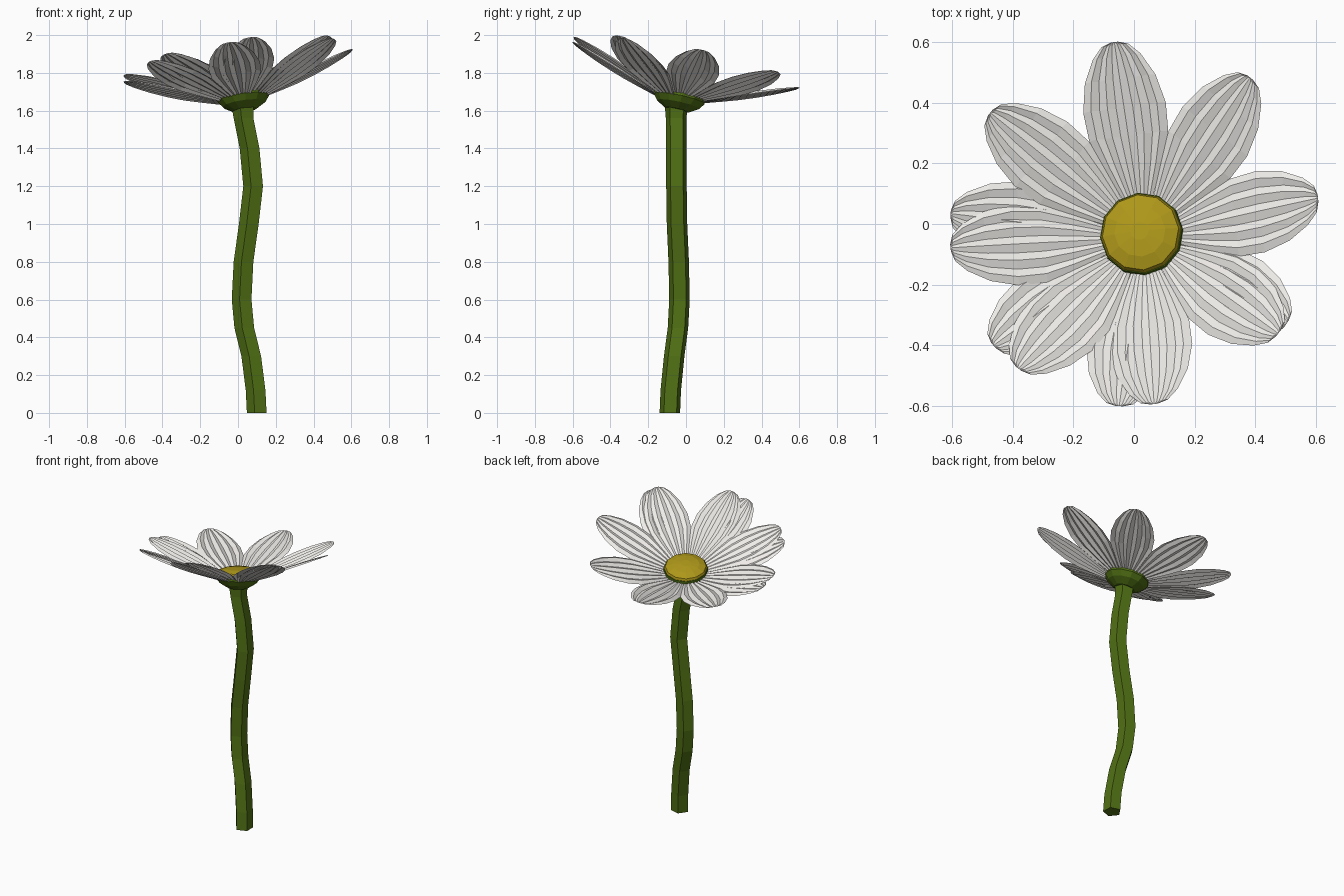
import bpy
import math
from mathutils import Vector, Matrix

if "Cube" in bpy.data.objects:
    bpy.data.objects.remove(bpy.data.objects["Cube"])


def material(name, rgb):
    m = bpy.data.materials.new(name)
    m.diffuse_color = (*rgb, 1)
    m.use_nodes = True
    m.node_tree.nodes["Principled BSDF"].inputs["Base Color"].default_value = m.diffuse_color
    return m


green = material("green", (0.08, 0.16, 0.007))
yellow = material("yellow", (0.42, 0.31, 0.01))
white = material("white", (0.88, 0.86, 0.83))

# Flower head frame: tilted towards back left
up = Vector((-0.14, 0.21, 1)).normalized()
HEAD = Matrix.Translation((0.025, -0.033, 1.682)) @ \
    Vector((0, 0, 1)).rotation_difference(up).to_matrix().to_4x4()


def make(name, verts, faces, mat, matrix=None):
    me = bpy.data.meshes.new(name)
    me.from_pydata([tuple(matrix @ Vector(v)) if matrix else tuple(v) for v in verts], [], faces)
    me.materials.append(mat)
    me.update()
    ob = bpy.data.objects.new(name, me)
    bpy.context.collection.objects.link(ob)
    return ob


def rings(name, sections, sides, mat, start=0.0, matrix=None):
    """Stack of polygon rings (x, y, z, radius), capped at both ends."""
    verts, faces = [], []
    for x, y, z, r in sections:
        for i in range(sides):
            a = start + 2 * math.pi * i / sides
            verts.append((x + r * math.cos(a), y + r * math.sin(a), z))
    for k in range(len(sections) - 1):
        for i in range(sides):
            j = (i + 1) % sides
            faces.append((k * sides + i, k * sides + j, (k + 1) * sides + j, (k + 1) * sides + i))
    n = (len(sections) - 1) * sides
    faces.append(tuple(reversed(range(sides))))
    faces.append(tuple(range(n, n + sides)))
    return make(name, verts, faces, mat, matrix)


# Wavy five-sided stem
R = 0.057
rings("stem", [(0.104, -0.085, 0, R), (0.098, -0.08, 0.12, R), (0.075, -0.062, 0.3, R),
               (0.038, -0.042, 0.45, R), (0.024, -0.034, 0.6, R), (0.034, -0.038, 0.8, R),
               (0.062, -0.047, 1.0, R), (0.085, -0.05, 1.2, R), (0.066, -0.05, 1.4, R),
               (0.034, -0.052, 1.56, R), (0.03, -0.05, 1.63, 0.065)],
      5, green, math.radians(-106))

# Green cup under the flower
rings("flower_cup", [(0, 0, -0.08, 0.065), (0, 0, -0.05, 0.115), (0, 0, -0.018, 0.139),
                     (0, 0, 0.012, 0.137)], 12, green, 0.1, HEAD)

# Yellow domed centre
rings("flower_centre", [(0, 0, 0.008, 0.136), (0, 0, 0.026, 0.127), (0, 0, 0.042, 0.085),
                        (0, 0, 0.05, 0.03)], 12, yellow, 0.1, HEAD)

# Pleated petals: outline as (distance from centre, half width)
OUTLINE = [(0.09, 0.035), (0.23, 0.098), (0.32, 0.132), (0.41, 0.138),
           (0.5, 0.118), (0.57, 0.08), (0.605, 0.045), (0.615, 0.012)]
COLS = 10


def petal(name, angle, drop=0.0):
    verts, faces = [], []
    for r, w in OUTLINE:
        for c in range(COLS + 1):
            t = 2 * c / COLS - 1
            pleat = (0.05 if c % 2 else -0.05) * w
            h = -0.022 + 0.38 * (r - 0.09) + pleat - drop
            verts.append((r, t * w, h))
    n = COLS + 1
    for k in range(len(OUTLINE) - 1):
        for c in range(COLS):
            a = k * n + c
            faces.append((a, a + n, a + n + 1, a + 1))
    make(name, verts, faces, white, HEAD @ Matrix.Rotation(math.radians(angle), 4, 'Z'))


for i in range(8):
    petal(f"petal_{i + 1}", 7 + 45 * i)

# Extra petals half hidden under the front and left ones
for i, a in enumerate((176, 221, 266, 326)):
    petal(f"under_petal_{i + 1}", a, 0.012)
